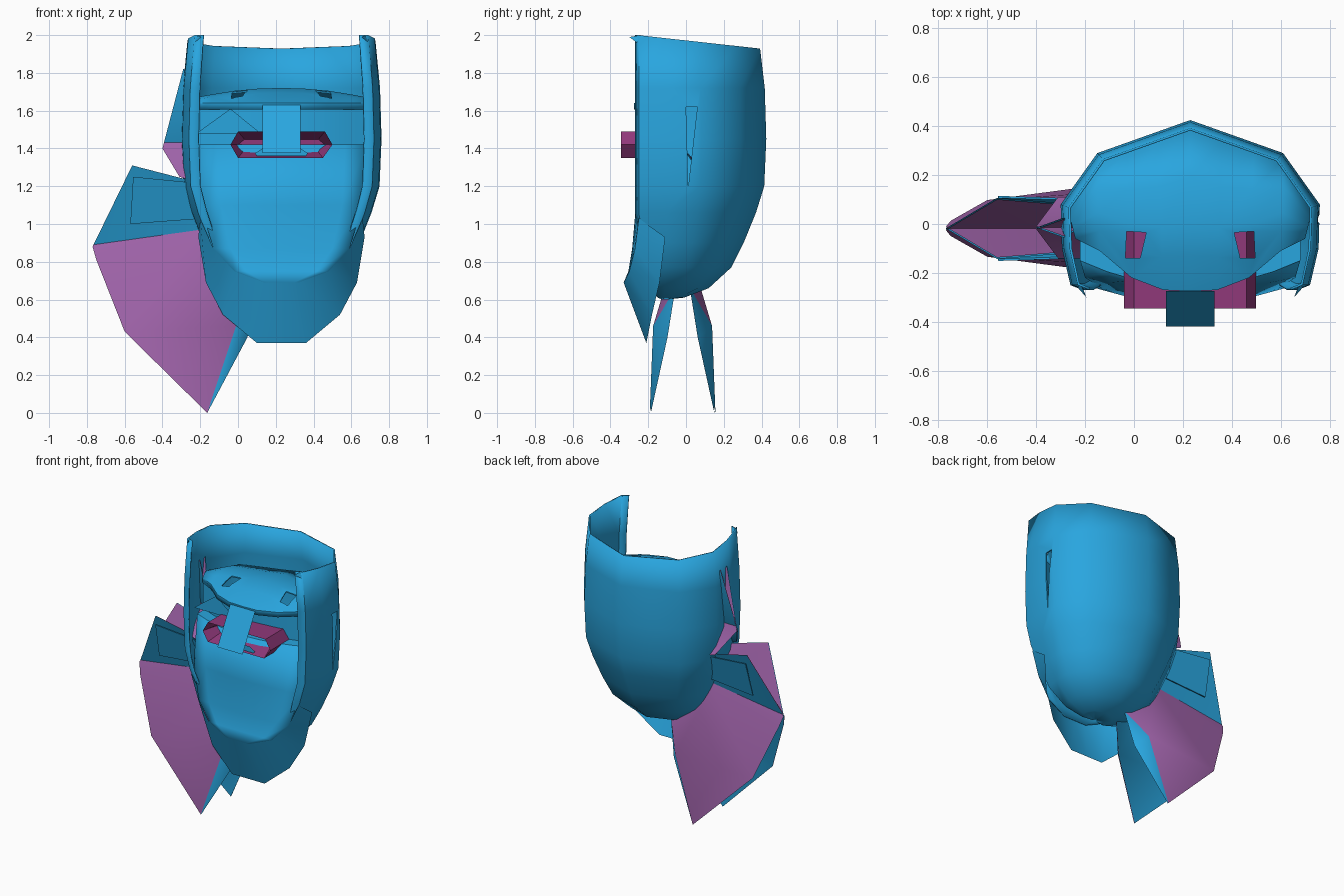
import bpy, bmesh, math

if "Cube" in bpy.data.objects:
    bpy.data.objects.remove(bpy.data.objects["Cube"])

CX = 0.23  # centre line of the head


def mat(name, rgb):
    m = bpy.data.materials.new(name)
    m.diffuse_color = (*rgb, 1)
    m.use_nodes = True
    m.node_tree.nodes["Principled BSDF"].inputs["Base Color"].default_value = m.diffuse_color
    return m


BLUE = mat("bright_blue", (0.022, 0.38, 0.74))
PURPLE = mat("soft_purple", (0.35, 0.125, 0.40))
MAGENTA = mat("deep_magenta", (0.28, 0.04, 0.195))


def make(name, verts, faces, mats, smooth=35, thick=0, idx=None, fix=True):
    me = bpy.data.meshes.new(name)
    me.from_pydata([tuple(v) for v in verts], [], faces)
    for m in mats:
        me.materials.append(m)
    if idx:
        for p, i in zip(me.polygons, idx):
            p.material_index = i
    if fix:
        bm = bmesh.new()
        bm.from_mesh(me)
        bmesh.ops.recalc_face_normals(bm, faces=bm.faces)
        bm.to_mesh(me)
        bm.free()
    ob = bpy.data.objects.new(name, me)
    bpy.context.collection.objects.link(ob)
    if thick:
        s = ob.modifiers.new("thickness", 'SOLIDIFY')
        s.thickness = thick
        s.offset = -1
    if smooth:
        bpy.ops.object.select_all(action='DESELECT')
        ob.select_set(True)
        bpy.context.view_layer.objects.active = ob
        bpy.ops.object.shade_smooth_by_angle(angle=math.radians(smooth))
    return ob


def loft(name, rows, mats=(BLUE,), **kw):
    n = len(rows[0])
    verts = [v for r in rows for v in r]
    faces = [(i * n + j, i * n + j + 1, (i + 1) * n + j + 1, (i + 1) * n + j)
             for i in range(len(rows) - 1) for j in range(n - 1)]
    return make(name, verts, faces, mats, **kw)


def prism(name, low, high, m=BLUE):
    """Closed solid between two matching outlines."""
    n = len(low)
    faces = [tuple(range(n)), tuple(reversed(range(n, 2 * n)))]
    faces += [(i, (i + 1) % n, n + (i + 1) % n, n + i) for i in range(n)]
    return make(name, low + high, faces, [m], smooth=0)


def cut_with(ob, cutter):
    cutter.hide_render = True
    cutter.hide_set(True)
    b = ob.modifiers.new("cut", 'BOOLEAN')
    b.operation = 'DIFFERENCE'
    b.object = cutter


def both(half):
    """Mirror a half row that starts on the centre line."""
    return [(-p[0], *p[1:]) for p in reversed(half[1:])] + list(half)


# Outer shell: a U-shaped wall open at the top and front, rounded underneath
plan = both([(0, 0.425), (0.38, 0.29), (0.53, 0.08), (0.525, -0.1),
             (0.49, -0.25), (0.44, -0.27)])
levels = [(1.93, 0.94), (1.72, 0.985), (1.45, 1.0), (1.2, 0.98), (1.06, 0.9),
          (0.9, 0.78), (0.77, 0.66), (0.66, 0.44), (0.61, 0.2), (0.6, 0.03)]
rows = []
for z, k in levels:
    row = []
    for x, y in plan:
        yy = -0.12 + (y + 0.12) * k
        if y < -0.2 and z > 1:      # front edges stand upright
            yy = y
        zz = z + (0.38 - yy) * 0.11 if z > 1.9 else z
        row.append((CX + x * k, yy, zz))
    rows.append(row)
shell = loft("outer_shell", rows, thick=0.01, smooth=40)

# Narrow wedge-shaped slot in the right wall
w = [(0.0, 1.62), (0.06, 1.62), (0.012, 1.2)]
cut_with(shell, prism("slot_cutter", [(0.6, y, z) for y, z in w], [(0.9, y, z) for y, z in w]))

# Small pointed tips on the front corners of the wall
for side, s in (("left", -1), ("right", 1)):
    make(side + "_corner_tip",
         [(CX + s * 0.44, -0.26, 1.985), (CX + s * 0.425, -0.3, 1.99),
          (CX + s * 0.46, -0.26, 1.96), (CX + s * 0.45, -0.24, 2.0)],
         [(0, 1, 2), (0, 3, 1), (1, 3, 2), (0, 2, 3)], [BLUE], smooth=0)

# Lower face: gently bulging panel with a rounded chin
face_rows = []
for z, hw, yc, ys in [(0.69, 0.09, -0.33, -0.33), (0.75, 0.25, -0.305, -0.30),
                      (0.87, 0.36, -0.285, -0.265), (1.1, 0.43, -0.265, -0.22),
                      (1.42, 0.45, -0.255, -0.15)]:
    face_rows.append([(CX + hw * t, yc + (ys - yc) * t * t, z)
                      for t in [i / 4 for i in range(-4, 5)]])
loft("lower_face", face_rows, thick=0.01)

# Collar: band flaring down and back below the chin
inner = both([(0, -0.33, 0.69), (0.09, -0.33, 0.69), (0.25, -0.30, 0.75),
              (0.36, -0.27, 0.87), (0.43, -0.25, 1.03)])
outer = both([(0, -0.21, 0.37), (0.13, -0.21, 0.37), (0.31, -0.18, 0.52),
              (0.40, -0.14, 0.69), (0.44, -0.11, 0.93)])
loft("chin_collar", [[(CX + x, y, z) for x, y, z in r] for r in (inner, outer)])

# Eye region set back between the lower face and the brow
eye_x = [-0.47, -0.35, -0.2, 0, 0.2, 0.35, 0.47]
loft("eye_panel", [[(CX + x, -0.17 + 0.5 * x * x, z) for x in eye_x]
                   for z in (1.40, 1.64)])
loft("face_ledge", [face_rows[-1],
                    [(x, -0.12 + 0.3 * (x - CX) ** 2, z) for x, y, z in face_rows[-1]]])

# Brow band and domed cap running back to the wall
front = both([(0, -0.275), (0.11, -0.27), (0.24, -0.22), (0.37, -0.11), (0.47, -0.06)])
back = both([(0, 0.39), (0.13, 0.34), (0.26, 0.30), (0.38, 0.26), (0.50, 0.06)])
cap_rows = [[(CX + x, y, 1.605) for x, y in front]]
for t, rise in [(0, 0), (0.22, 0.055), (0.42, 0.08), (0.7, 0.06), (1, 0)]:
    cap_rows.append([(CX + a[0] + (b[0] - a[0]) * t, a[1] + (b[1] - a[1]) * t,
                      1.64 + rise * (1 - 0.7 * (a[0] / 0.47) ** 2))
                     for a, b in zip(front, back)])
cap = loft("brow_cap", cap_rows, thick=0.008)

# Openings in the cap above the ends of the visor
for side, s in (("left", -1), ("right", 1)):
    h = [(0.26, -0.03), (0.18, -0.035), (0.205, -0.14), (0.265, -0.14)]
    cut_with(cap, prism(side + "_cap_cutter", [(CX + s * x, y, 1.52) for x, y in h],
                        [(CX + s * x, y, 1.85) for x, y in h]))

# Nose guard: thin sloping plate with a flared foot behind its lower end
make("nose_guard", [(CX - 0.10, -0.275, 1.63), (CX - 0.10, -0.42, 1.375),
                    (CX + 0.10, -0.42, 1.375), (CX + 0.10, -0.275, 1.63)],
     [(0, 1, 2, 3)], [BLUE], smooth=0, fix=False)
foot = [(-0.10, 1.40), (-0.14, 1.375), (-0.13, 1.36), (0.13, 1.36), (0.14, 1.375), (0.10, 1.40)]
make("nose_guard_foot", [(CX + x, -0.335, z) for x, z in foot],
     [tuple(range(6))], [BLUE], smooth=0, fix=False)

# Visor: six-sided tube with a tapering recess in the front
hexa = [(-0.04, 1.42), (0.0, 1.49), (0.46, 1.49), (0.50, 1.42), (0.45, 1.35), (0.0, 1.35)]
vis = [(x, y, z) for y in (-0.03, -0.345) for x, z in hexa]
vis += [(CX + (x - CX) * 0.85, -0.2, 1.42 + (z - 1.42) * 0.4) for x, z in hexa]
make("visor", vis,
     [(6 * r + i, 6 * r + (i + 1) % 6, 6 * r + 6 + (i + 1) % 6, 6 * r + 6 + i)
      for r in (0, 1) for i in range(6)] + [tuple(range(6)), tuple(range(12, 18))],
     [MAGENTA], smooth=0)


# Ribbons: two sheets that cross at a pinch, blue on one side, purple on the other
def ribbon(name, pts, faces, mid, blue_faces=()):
    for side, s in (("front", 1), ("back", -1)):
        n = len(pts)
        # two skins lying close together, each with its own colour
        verts = [(x, mid + s * d, z) for x, d, z in pts]
        verts += [(x, mid + s * (d + 0.006), z) for x, d, z in pts]
        fs, idx = [], []
        for k, f in enumerate(faces):
            fr = f if s > 0 else tuple(reversed(f))
            fs += [fr, tuple(n + i for i in reversed(fr))]
            idx += [0, 0 if k in blue_faces else 1]
        make(f"{name}_{side}", verts, fs, [BLUE, PURPLE], idx=idx, fix=False, smooth=60)


# points are x, outward offset, z; above the pinch is negative, below is positive
ribbon("large_ribbon",
       [(-0.56, -0.125, 1.31), (-0.77, 0.0, 0.88), (-0.20, 0.0, 0.96), (-0.25, -0.10, 1.23),
        (-0.75, 0.025, 0.81), (-0.60, 0.11, 0.43), (-0.163, 0.168, 0.0),
        (-0.01, 0.15, 0.46), (0.05, 0.08, 0.40), (0.10, 0.04, 0.65)],
       [(0, 1, 2), (0, 2, 3), (1, 4, 2), (4, 5, 2), (5, 7, 2), (5, 6, 7),
        (6, 8, 7), (7, 8, 9), (7, 9, 2)], -0.018, blue_faces=(6, 7))
ribbon("small_ribbon",
       [(-0.29, -0.04, 1.82), (-0.40, 0.0, 1.40), (-0.22, 0.0, 1.40), (-0.285, -0.04, 1.82),
        (-0.31, 0.12, 1.25), (-0.22, 0.12, 1.22)],
       [(0, 1, 2), (0, 2, 3), (1, 4, 2), (4, 5, 2)], -0.015)

# Raised plates on the upper part of the large ribbon
for side, s in (("front", -1), ("back", 1)):
    pts = [(-0.555, 0.125, 1.25), (-0.57, 0.06, 1.0), (-0.17, 0.05, 1.03), (-0.25, 0.115, 1.22)]
    prism(side + "_ribbon_plate", *[[(x, -0.018 + s * (d + e), z) for x, d, z in pts]
                                    for e in (0, 0.008)])

# Side flap inside the left wall, beside the eye
make("inner_side_flap", [(-0.22, -0.19, 1.48), (0.12, -0.19, 1.48), (-0.04, -0.19, 1.61)],
     [(0, 1, 2)], [BLUE], smooth=0, fix=False)
